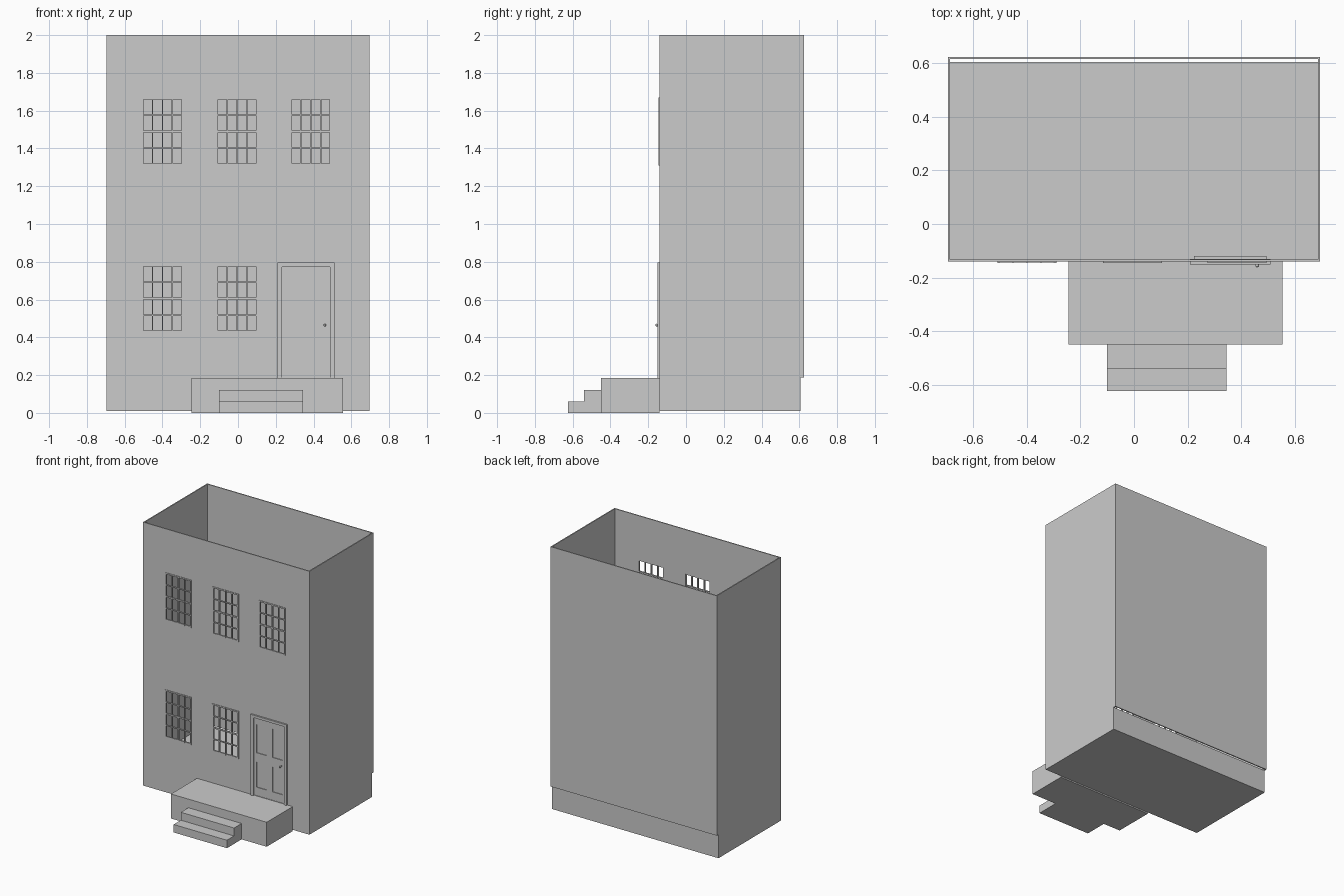
import bpy, bmesh
from mathutils import Matrix, Vector

if "Cube" in bpy.data.objects:
    bpy.data.objects.remove(bpy.data.objects["Cube"])


def add_box(bm, x0, x1, y0, y1, z0, z1):
    size = Vector((x1 - x0, y1 - y0, z1 - z0))
    mid = Vector((x0 + x1, y0 + y1, z0 + z1)) / 2
    bmesh.ops.create_cube(bm, size=1, matrix=Matrix.Translation(mid) @ Matrix.Diagonal(size).to_4x4())


def finish(bm, name):
    me = bpy.data.meshes.new(name)
    bm.to_mesh(me)
    bm.free()
    ob = bpy.data.objects.new(name, me)
    bpy.context.collection.objects.link(ob)
    return ob


def boxes(name, *dims):
    bm = bmesh.new()
    for d in dims:
        add_box(bm, *d)
    return finish(bm, name)


def cut(ob, cutter):
    cutter.hide_render = True
    cutter.hide_viewport = False
    mod = ob.modifiers.new("openings", 'BOOLEAN')
    mod.object = cutter
    mod.solver = 'EXACT'
    bpy.context.view_layer.objects.active = ob
    bpy.ops.object.modifier_apply(modifier=mod.name)
    bpy.data.objects.remove(cutter)


FRONT = -0.14
LEFT, RIGHT, BACK = -0.695, 0.695, 0.625
W, H = 0.21, 0.35

# Foundation, porch and steps
boxes("foundation", (LEFT, RIGHT, FRONT, 0.605, 0.01, 0.188))
boxes("porch", (-0.245, 0.555, -0.45, FRONT, 0, 0.185))
boxes("upper_step", (-0.10, 0.345, -0.54, -0.45, 0, 0.12))
boxes("lower_step", (-0.10, 0.345, -0.625, -0.54, 0, 0.06))

# Open-topped wall shell
bm = bmesh.new()
add_box(bm, LEFT, RIGHT, FRONT, BACK, 0.188, 2.0)
bmesh.ops.delete(bm, geom=[f for f in bm.faces if abs(f.normal.z) > 0.5], context='FACES')
walls = finish(bm, "walls")
bpy.context.view_layer.objects.active = walls
shell = walls.modifiers.new("thickness", 'SOLIDIFY')
shell.thickness = 0.008
shell.offset = -1
shell.use_even_offset = True
bpy.ops.object.modifier_apply(modifier=shell.name)

# Window and door openings
windows = [(cx, z) for z, centres in ((1.315, (-0.40, -0.005, 0.385)), (0.43, (-0.40, -0.005)))
           for cx in centres]
holes = [(cx - W / 2, cx + W / 2, -0.2, -0.1, z, z + H) for cx, z in windows]
holes.append((0.228, 0.49, -0.2, -0.1, 0.15, 0.775))
cut(walls, boxes("opening_cutter", *holes))

# Sash windows: four by four panes with thin bars and a heavier outer frame
for i, (cx, z) in enumerate(windows):
    x0, x1, z1 = cx - W / 2, cx + W / 2, z + H
    parts = []
    for k in range(5):
        t = 0.005 if k in (0, 4) else 0.0035
        x = x0 + W * k / 4
        parts.append((x - t, x + t, -0.145, -0.132, z - 0.005, z1 + 0.005))
        zz = z + H * k / 4
        t = 0.005 if k in (0, 2, 4) else 0.0035
        parts.append((x0, x1, -0.144, -0.133, zz - t, zz + t))
    boxes(f"window_{i + 1}", *parts)

# Door casing in two steps
def casing(name, a, b, top, t, y0, y1):
    boxes(name, (a, a + t, y0, y1, 0.185, top), (b - t, b, y0, y1, 0.185, top),
          (a + t, b - t, y0, y1, top - t, top))


casing("door_casing", 0.21, 0.51, 0.795, 0.016, -0.152, -0.13)
casing("door_jamb", 0.224, 0.496, 0.781, 0.008, -0.147, -0.12)

# Door leaf with four sunken panels
door = boxes("door", (0.23, 0.49, -0.138, -0.12, 0.187, 0.775))
cut(door, boxes("panel_cutter", *[(x, x + 0.085, -0.2, -0.133, z0, z1)
                                  for x in (0.25, 0.385) for z0, z1 in ((0.25, 0.44), (0.51, 0.725))]))

# Door knob on a short stem
bm = bmesh.new()
bmesh.ops.create_uvsphere(bm, u_segments=12, v_segments=8, radius=0.007,
                          matrix=Matrix.Translation((0.46, -0.155, 0.465)))
bmesh.ops.create_cone(bm, cap_ends=True, segments=12, radius1=0.004, radius2=0.004, depth=0.018,
                      matrix=Matrix.Translation((0.46, -0.145, 0.465)) @ Matrix.Rotation(1.5708, 4, 'X'))
knob = finish(bm, "door_knob")
for p in knob.data.polygons:
    p.use_smooth = True
